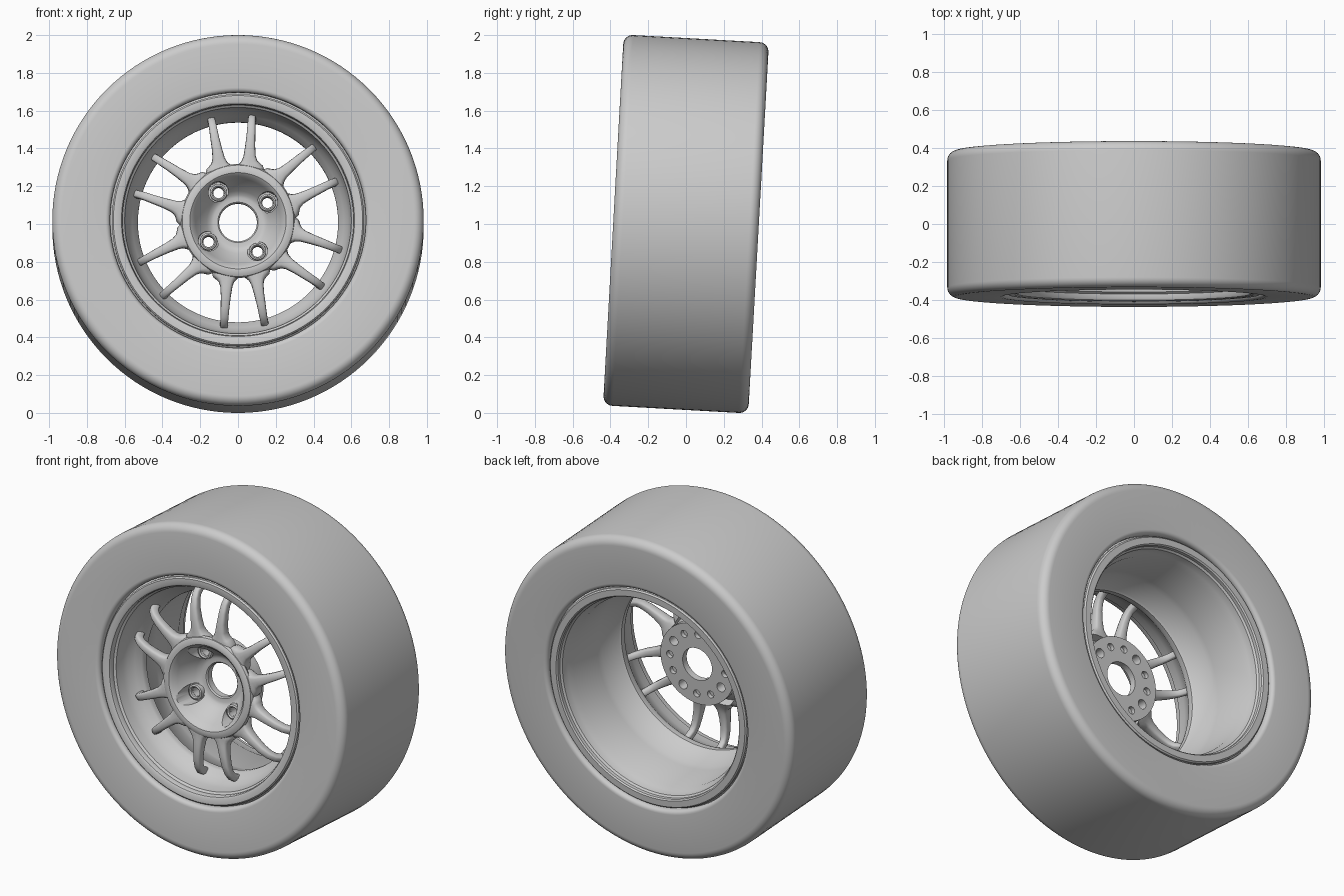
import bpy, bmesh
from math import sin, cos, pi, radians, copysign
from mathutils import Matrix, Vector

cube = bpy.data.objects.get("Cube")
if cube:
    bpy.data.objects.remove(cube)

grey = bpy.data.materials.new("plain grey")
grey.use_nodes = True
colour = (0.6, 0.6, 0.6, 1)
grey.diffuse_color = colour
grey.node_tree.nodes["Principled BSDF"].inputs["Base Color"].default_value = colour

# The whole wheel leans back slightly
LEAN = Matrix.Translation((0, 0, 1)) @ Matrix.Rotation(radians(-3.2), 4, 'X')
SEGMENTS = 128
PAIR_ANGLE = radians(33.5)


def make_object(name, bm):
    bmesh.ops.recalc_face_normals(bm, faces=bm.faces)
    mesh = bpy.data.meshes.new(name)
    bm.to_mesh(mesh)
    bm.free()
    mesh.materials.append(grey)
    obj = bpy.data.objects.new(name, mesh)
    bpy.context.collection.objects.link(obj)
    obj.matrix_world = LEAN
    return obj


def activate(obj):
    bpy.ops.object.select_all(action='DESELECT')
    obj.select_set(True)
    bpy.context.view_layer.objects.active = obj


def smooth(obj):
    activate(obj)
    bpy.ops.object.shade_smooth_by_angle(angle=radians(35))


def bridge_rings(bm, rings, closed):
    """Join matching rings of vertices with quads."""
    n = len(rings[0])
    pairs = list(zip(rings, rings[1:] + rings[:1])) if closed else zip(rings, rings[1:])
    for a, b in pairs:
        for j in range(n):
            k = (j + 1) % n
            bm.faces.new((a[j], a[k], b[k], b[j]))


def lathe(name, profile):
    """Spin a closed (radius, y) outline around the axle."""
    bm = bmesh.new()
    rings = []
    for i in range(SEGMENTS):
        a = 2 * pi * i / SEGMENTS
        rings.append([bm.verts.new((r * cos(a), y, r * sin(a))) for r, y in profile])
    bridge_rings(bm, rings, True)
    return make_object(name, bm)


def arc(r, y, radius, start, end, steps=8):
    angles = [radians(start + (end - start) * i / steps) for i in range(steps + 1)]
    return [(r + radius * cos(a), y + radius * sin(a)) for a in angles]


def drill(target, name, angles, ring_radius, radius, y0, y1):
    """Cut round holes parallel to the axle."""
    bm = bmesh.new()
    for a in angles:
        place = Matrix.Translation((ring_radius * cos(a), (y0 + y1) / 2, ring_radius * sin(a)))
        bmesh.ops.create_cone(bm, cap_ends=True, segments=32, radius1=radius, radius2=radius,
                              depth=y1 - y0, matrix=place @ Matrix.Rotation(pi / 2, 4, 'X'))
    cutter = make_object(name, bm)
    cutter.hide_render = True
    mod = target.modifiers.new(name, 'BOOLEAN')
    mod.operation, mod.solver, mod.object = 'DIFFERENCE', 'EXACT', cutter
    activate(target)
    bpy.ops.object.modifier_apply(modifier=name)
    bpy.data.objects.remove(cutter)


# Tyre: flat sidewalls, rounded shoulders and beads
half, outer, shoulder, bead = 0.385, 0.983, 0.05, 0.025
tyre_profile = (arc(outer - shoulder, -half + shoulder, shoulder, -90, 0)
                + arc(outer - shoulder, half - shoulder, shoulder, 0, 90)
                + arc(0.677 + bead, half - bead, bead, 90, 180, 5)
                + arc(0.677 + bead, -half + bead, bead, 180, 270, 5))
smooth(lathe("tyre", tyre_profile))

# Rim: front lip, dish tapering to the window ring, then the deep rear barrel
smooth(lathe("rim", [
    (0.68, -0.34), (0.668, -0.35), (0.668, -0.365), (0.66, -0.373), (0.627, -0.373),
    (0.617, -0.367), (0.612, -0.355), (0.612, -0.335), (0.6, -0.325), (0.592, -0.27),
    (0.582, -0.24), (0.56, -0.2), (0.535, -0.17), (0.53, -0.155), (0.53, -0.13),
    (0.54, -0.12), (0.575, 0.0), (0.582, 0.03), (0.585, 0.26), (0.6, 0.29),
    (0.605, 0.335), (0.615, 0.345), (0.615, 0.365), (0.622, 0.373), (0.66, 0.373),
    (0.668, 0.365), (0.668, 0.35), (0.68, 0.34)]))

# Hub: bowl with a rounded lip and a rear mounting flange
hub = lathe("hub", [
    (0.1, -0.15), (0.1, -0.11), (0.25, -0.11), (0.25, -0.145), (0.245, -0.17),
    (0.25, -0.22), (0.27, -0.25), (0.295, -0.27), (0.302, -0.285), (0.295, -0.3),
    (0.275, -0.31), (0.255, -0.308), (0.24, -0.295), (0.225, -0.265), (0.2, -0.225),
    (0.165, -0.18), (0.145, -0.162), (0.13, -0.157), (0.107, -0.157)])
bolts = [PAIR_ANGLE + i * pi / 2 for i in range(4)]
dowels = [PAIR_ANGLE + i * pi / 6 for i in range(12) if i % 3]
drill(hub, "bolt_pockets", bolts, 0.187, 0.054, -0.4, -0.17)
drill(hub, "bolt_holes", bolts, 0.187, 0.028, -0.4, 0.0)
drill(hub, "flange_holes", dowels, 0.187, 0.022, -0.135, 0.0)
smooth(hub)

# Raised collars around the bolt holes
bm = bmesh.new()
collar = [(0.029, -0.16), (0.029, -0.186), (0.036, -0.192), (0.045, -0.188), (0.047, -0.16)]
for a in bolts:
    rings = []
    for i in range(32):
        t = 2 * pi * i / 32
        rings.append([bm.verts.new((0.187 * cos(a) + r * cos(t), y, 0.187 * sin(a) + r * sin(t)))
                      for r, y in collar])
    bridge_rings(bm, rings, True)
smooth(make_object("bolt_collars", bm))

# Spokes: six splayed pairs, flared at the hub and curling back into the rim
# Each station: radius, depth, sideways offset, width, thickness
stations = [
    (0.255, -0.25, 0.072, 0.17, 0.09), (0.285, -0.258, 0.075, 0.15, 0.08),
    (0.3, -0.26, 0.077, 0.115, 0.075), (0.315, -0.262, 0.079, 0.085, 0.07),
    (0.34, -0.265, 0.082, 0.065, 0.066), (0.39, -0.266, 0.088, 0.054, 0.06),
    (0.45, -0.262, 0.096, 0.047, 0.054), (0.495, -0.25, 0.101, 0.043, 0.05),
    (0.525, -0.23, 0.105, 0.041, 0.048), (0.543, -0.2, 0.108, 0.04, 0.046),
    (0.555, -0.165, 0.11, 0.04, 0.044)]


def rounded(v):
    return copysign(abs(v) ** 0.6, v)


bm = bmesh.new()
for pair in range(6):
    turn = Matrix.Rotation(-(PAIR_ANGLE + pair * pi / 3), 4, 'Y')
    for side in (-1, 1):
        rings = []
        for i, (r, y, offset, width, thick) in enumerate(stations):
            before, after = stations[max(i - 1, 0)], stations[min(i + 1, len(stations) - 1)]
            along = Vector((after[0] - before[0], after[1] - before[1], 0)).normalized()
            normal = Vector((-along.y, along.x, 0))
            centre = Vector((r, y, side * offset))
            ring = []
            for j in range(16):
                t = 2 * pi * j / 16
                p = (centre + normal * (rounded(sin(t)) * thick / 2)
                     + Vector((0, 0, rounded(cos(t)) * width / 2)))
                ring.append(bm.verts.new(turn @ p))
            rings.append(ring)
        bridge_rings(bm, rings, False)
        bm.faces.new(rings[0])
        bm.faces.new(rings[-1])
smooth(make_object("spokes", bm))
